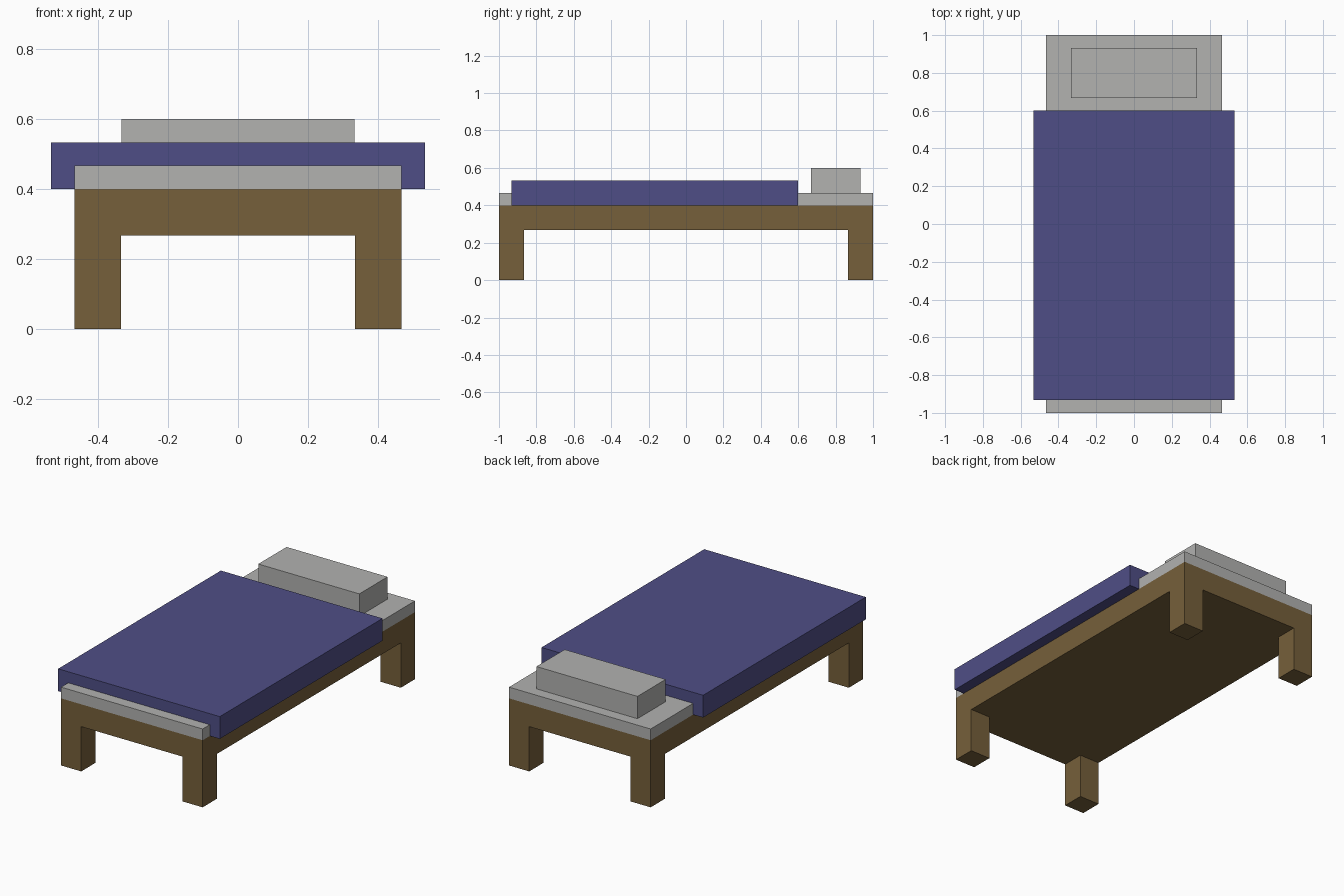
import bpy
import bmesh
from mathutils import Vector

cube = bpy.data.objects.get("Cube")
if cube:
    bpy.data.objects.remove(cube, do_unlink=True)


def make_material(name, rgb):
    mat = bpy.data.materials.new(name)
    mat.use_nodes = True
    mat.diffuse_color = (*rgb, 1)
    mat.node_tree.nodes["Principled BSDF"].inputs["Base Color"].default_value = (*rgb, 1)
    return mat


def box(name, low, high, mat):
    """Flat-shaded box between two opposite corners."""
    low, high = Vector(low), Vector(high)
    bm = bmesh.new()
    bmesh.ops.create_cube(bm, size=1)
    bmesh.ops.scale(bm, vec=high - low, verts=bm.verts)
    mesh = bpy.data.meshes.new(name)
    bm.to_mesh(mesh)
    bm.free()
    mesh.materials.append(mat)
    obj = bpy.data.objects.new(name, mesh)
    obj.location = (low + high) / 2
    bpy.context.collection.objects.link(obj)
    return obj


wood = make_material("brown wood", (0.18, 0.115, 0.043))
linen = make_material("grey linen", (0.445, 0.445, 0.435))
wool = make_material("blue wool", (0.078, 0.076, 0.238))

HALF_W, HALF_L = 0.467, 1.0
LEG = 0.133
FRAME_BOTTOM, FRAME_TOP, MATTRESS_TOP = 0.267, 0.40, 0.467

# Wooden frame with a square leg flush in each corner
box("bed_frame", (-HALF_W, -HALF_L, FRAME_BOTTOM), (HALF_W, HALF_L, FRAME_TOP), wood)
for side, sx in (("left", 1), ("right", -1)):
    for end, sy in (("front", -1), ("back", 1)):
        x, y = sx * (HALF_W - LEG / 2), sy * (HALF_L - LEG / 2)
        box(f"{end}_{side}_leg", (x - LEG / 2, y - LEG / 2, 0),
            (x + LEG / 2, y + LEG / 2, FRAME_BOTTOM), wood)

# Bedding: mattress, overhanging blanket and pillow
box("mattress", (-HALF_W, -HALF_L, FRAME_TOP), (HALF_W, HALF_L, MATTRESS_TOP), linen)
box("blanket", (-0.533, -0.933, FRAME_TOP), (0.533, 0.60, 0.533), wool)
box("pillow", (-0.333, 0.667, MATTRESS_TOP), (0.333, 0.933, 0.60), linen)
